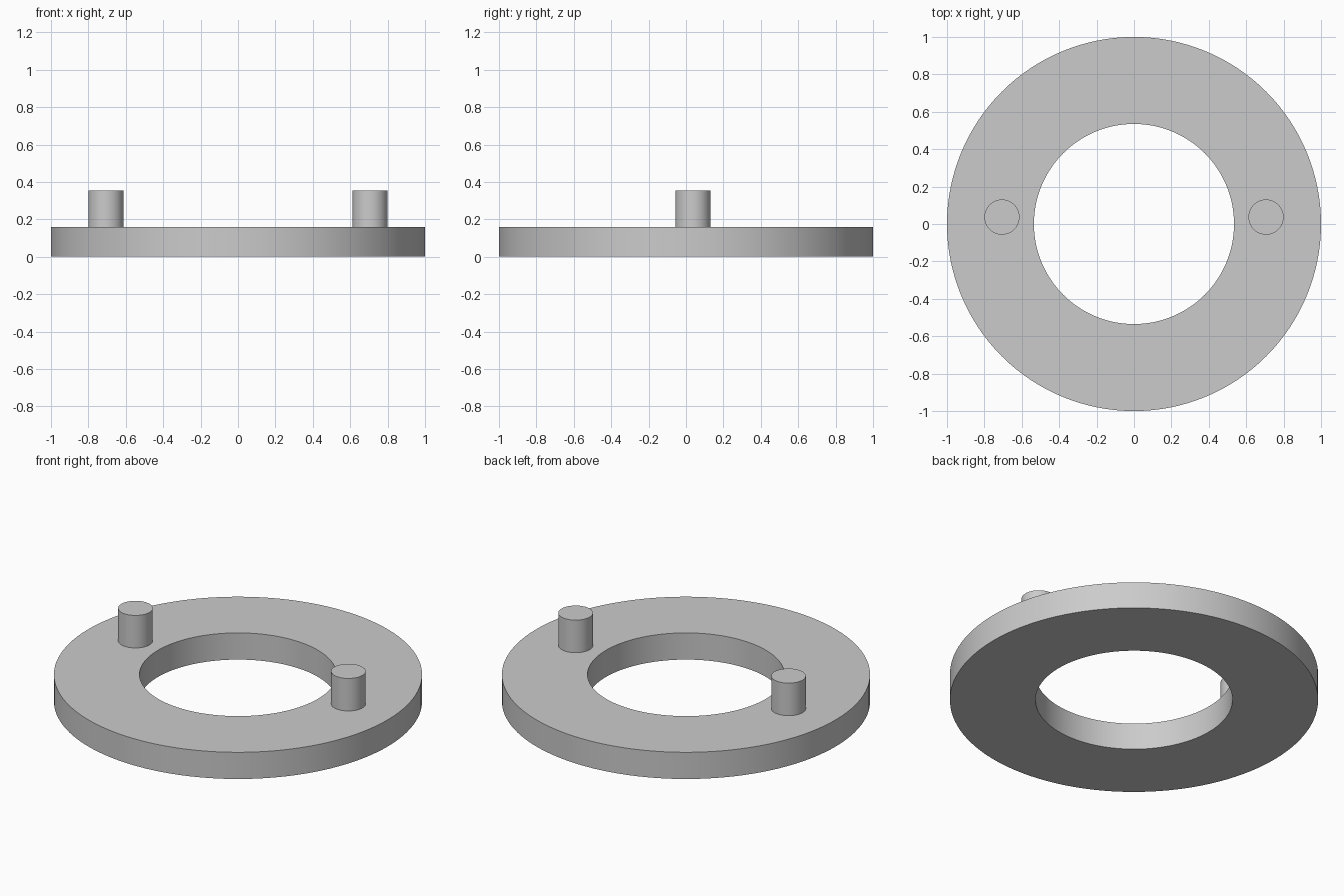
import bpy
import bmesh
import math
from mathutils import Matrix, Vector

OUTER_RADIUS = 1.0
INNER_RADIUS = 0.535
RING_HEIGHT = 0.16
PEG_RADIUS = 0.094
PEG_TOP = 0.355
PEG_X, PEG_Y = 0.706, 0.037

cube = bpy.data.objects.get("Cube")
if cube:
    bpy.data.objects.remove(cube, do_unlink=True)

# Single plain grey material
grey = bpy.data.materials.new("plain grey")
grey.use_nodes = True
colour = (0.6, 0.6, 0.6, 1.0)
grey.diffuse_color = colour
grey.node_tree.nodes["Principled BSDF"].inputs["Base Color"].default_value = colour


def finish(name, bm):
    """Turn the bmesh into a grey object with smooth walls and sharp rims."""
    bmesh.ops.recalc_face_normals(bm, faces=bm.faces)
    mesh = bpy.data.meshes.new(name)
    bm.to_mesh(mesh)
    bm.free()
    mesh.materials.append(grey)
    obj = bpy.data.objects.new(name, mesh)
    bpy.context.collection.objects.link(obj)
    bpy.ops.object.select_all(action="DESELECT")
    obj.select_set(True)
    bpy.context.view_layer.objects.active = obj
    bpy.ops.object.shade_smooth_by_angle(angle=math.radians(30))
    return obj


# Flat ring: a rectangular section spun around the z axis
bm = bmesh.new()
section = [(INNER_RADIUS, 0), (OUTER_RADIUS, 0),
           (OUTER_RADIUS, RING_HEIGHT), (INNER_RADIUS, RING_HEIGHT)]
verts = [bm.verts.new((r, 0, z)) for r, z in section]
edges = [bm.edges.new((verts[i], verts[i - 1])) for i in range(len(verts))]
bmesh.ops.spin(bm, geom=verts + edges, axis=(0, 0, 1), cent=(0, 0, 0),
               angle=math.tau, steps=128, use_merge=True)
bmesh.ops.remove_doubles(bm, verts=bm.verts, dist=0.0001)
finish("ring", bm)

# Two upright pegs standing on the ring
for side, name in ((1, "left_peg"), (-1, "right_peg")):
    bm = bmesh.new()
    depth = PEG_TOP - RING_HEIGHT
    centre = Vector((side * PEG_X, PEG_Y, RING_HEIGHT + depth / 2))
    bmesh.ops.create_cone(bm, cap_ends=True, segments=64, radius1=PEG_RADIUS,
                          radius2=PEG_RADIUS, depth=depth,
                          matrix=Matrix.Translation(centre))
    finish(name, bm)
